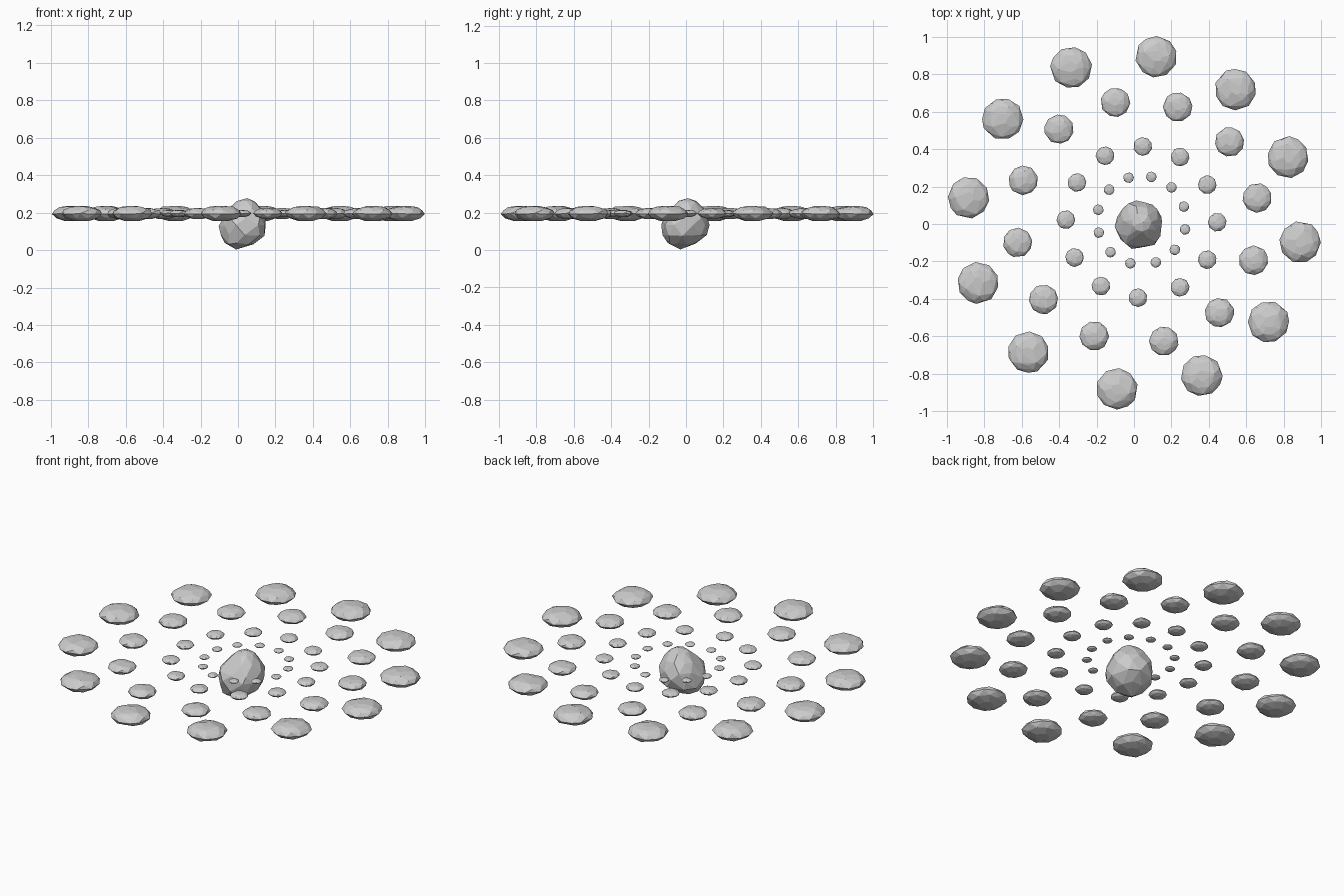
import bpy, bmesh, math, random
from mathutils import Vector

if "Cube" in bpy.data.objects:
    bpy.data.objects.remove(bpy.data.objects["Cube"])


def rock_mesh(name, levels, sides, jitter, seed):
    """Faceted stone: convex hull of jittered rings given as (z, cx, cy, rx, ry)."""
    rng = random.Random(seed)
    bm = bmesh.new()
    for i, (z, cx, cy, rx, ry) in enumerate(levels):
        n = sides if rx > 0 else 1
        for k in range(n):
            a = math.tau * (k + 0.5 * (i % 2) + rng.uniform(-0.2, 0.2)) / n
            s = 1 + rng.uniform(-jitter, jitter)
            dz = rng.uniform(-jitter, jitter) * 0.1 if 0 < i < len(levels) - 1 else 0
            bm.verts.new((cx + rx * s * math.cos(a), cy + ry * s * math.sin(a), z + dz))
    hull = bmesh.ops.convex_hull(bm, input=bm.verts[:])
    loose = [v for v in bm.verts if not v.link_faces]
    bmesh.ops.delete(bm, geom=loose, context='VERTS')
    # merge nearly flat triangles into larger chipped facets
    bmesh.ops.dissolve_limit(bm, angle_limit=math.radians(7), verts=bm.verts[:], edges=bm.edges[:])
    bmesh.ops.recalc_face_normals(bm, faces=bm.faces[:])
    me = bpy.data.meshes.new(name)
    bm.to_mesh(me)
    bm.free()
    return me


def place(name, mesh, loc=(0, 0, 0), scale=1.0, turn=0.0):
    ob = bpy.data.objects.new(name, mesh)
    ob.location = Vector(loc)
    ob.scale = (scale,) * 3
    ob.rotation_euler.z = turn
    bpy.context.collection.objects.link(ob)


# central boulder: egg shaped, tapering to a blunt peak
boulder = rock_mesh("central_boulder", [
    (0.003, -0.01, -0.03, 0.0, 0.0),
    (0.035, 0.01, -0.02, 0.078, 0.078),
    (0.08, 0.022, -0.008, 0.120, 0.118),
    (0.13, 0.028, -0.005, 0.130, 0.131),
    (0.175, 0.03, -0.003, 0.120, 0.122),
    (0.22, 0.036, 0.005, 0.092, 0.092),
    (0.258, 0.04, 0.01, 0.050, 0.048),
    (0.277, 0.05, 0.01, 0.0, 0.0)], 9, 0.05, 4)
place("central_boulder", boulder)

# flat stone shared by every ring
stone = rock_mesh("flat_stone", [
    (-0.040, 0, 0, 0.040, 0.040),
    (-0.024, 0, 0, 0.088, 0.088),
    (-0.002, 0, 0, 0.111, 0.111),
    (0.019, 0, 0, 0.098, 0.098),
    (0.034, 0, 0, 0.068, 0.068),
    (0.040, 0, 0, 0.030, 0.030)], 10, 0.035, 7)

# rings: name, centre x, centre y, radius, start angle, stone scale
for name, cx, cy, r, start, scale in [
        ("outer_stone", 0.0, 0.008, 0.895, 230.8, 1.0),
        ("middle_stone", 0.02, 0.01, 0.652, 249.0, 0.71),
        ("inner_stone", 0.04, 0.01, 0.405, 267.2, 0.45),
        ("pebble", 0.04, 0.02, 0.238, 255.4, 0.255)]:
    for k in range(12):
        a = math.radians(start - 29.7 * k)
        place(f"{name}_{k + 1}", stone,
              (cx + r * math.cos(a), cy + r * math.sin(a), 0.195), scale, a)
